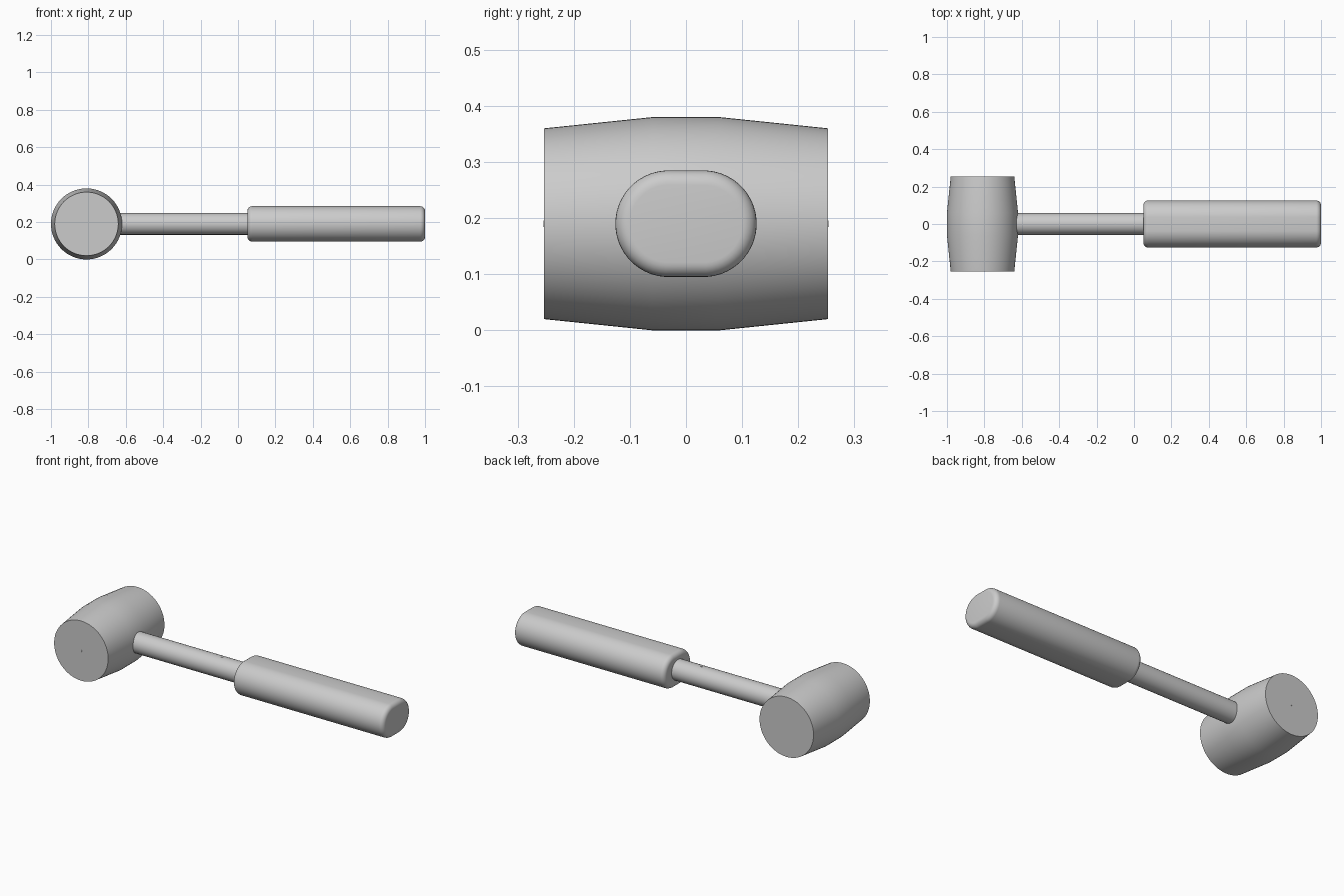
import bpy, bmesh, math

if "Cube" in bpy.data.objects:
    bpy.data.objects.remove(bpy.data.objects["Cube"])

grey = bpy.data.materials.new("plain grey")
grey.diffuse_color = (0.6, 0.6, 0.6, 1)
grey.use_nodes = True
grey.node_tree.nodes["Principled BSDF"].inputs["Base Color"].default_value = grey.diffuse_color


def loft(name, rings):
    """Skin a list of closed rings of points and cap both ends."""
    bm = bmesh.new()
    loops = [[bm.verts.new(p) for p in r] for r in rings]
    n = len(loops[0])
    for a, b in zip(loops, loops[1:]):
        for i in range(n):
            j = (i + 1) % n
            bm.faces.new((a[i], a[j], b[j], b[i]))
    bm.faces.new(loops[0])
    bm.faces.new(loops[-1])
    bmesh.ops.recalc_face_normals(bm, faces=bm.faces)
    me = bpy.data.meshes.new(name)
    bm.to_mesh(me)
    bm.free()
    me.materials.append(grey)
    ob = bpy.data.objects.new(name, me)
    bpy.context.collection.objects.link(ob)
    bpy.ops.object.select_all(action='DESELECT')
    ob.select_set(True)
    bpy.context.view_layer.objects.active = ob
    bpy.ops.object.shade_smooth_by_angle(angle=math.radians(35))
    return ob


def stadium(x, inset, n=48):
    """Flat-topped oval cross-section of the grip, shrunk by inset."""
    r, flat = 0.095 - inset, 0.031
    pts = []
    for i in range(n):
        a = 2 * math.pi * (i + 0.5) / n
        side = flat if math.cos(a) > 0 else -flat
        pts.append((x, side + r * math.cos(a), Z + r * math.sin(a)))
    return pts


def circle(axis, pos, r, n=64):
    out = []
    for i in range(n):
        c, s = r * math.cos(2 * math.pi * i / n), r * math.sin(2 * math.pi * i / n)
        out.append((HX + c, pos, Z + s) if axis == 'y' else (pos, c, Z + s))
    return out


Z, HX = 0.19, -0.81   # handle height, head centre

# barrel-shaped head, with slight softening at the middle band
profile = [(-0.253, 0.17), (-0.06, 0.19), (0.06, 0.19), (0.253, 0.17)]
loft("mallet_head", [circle('y', y, r) for y, r in profile])

# round shaft running into the head
loft("shaft", [circle('x', x, 0.058, 48) for x in (-0.70, 0.10)])

# oval grip with rounded ends
B, STEPS = 0.026, 6
arc = [(B * (1 - math.sin(t)), B * (1 - math.cos(t)))
       for t in (math.pi / 2 * k / STEPS for k in range(STEPS + 1))]
left = [(0.05 + dx, inset) for inset, dx in arc]
right = [(1.0 - dx, inset) for inset, dx in reversed(arc)]
loft("grip", [stadium(x, i) for x, i in left + right])


# tiny centre pins on the head faces and shaft top
def pin(name, loc, rot):
    bpy.ops.mesh.primitive_cylinder_add(vertices=12, radius=0.006, depth=0.004,
                                        location=loc, rotation=rot)
    ob = bpy.context.object
    ob.name = name
    ob.data.materials.append(grey)


for side in (-1, 1):
    pin("head_pin", (HX, side * 0.252, Z), (math.pi / 2, 0, 0))
pin("shaft_pin", (-0.10, 0, Z + 0.057), (0, 0, 0))
